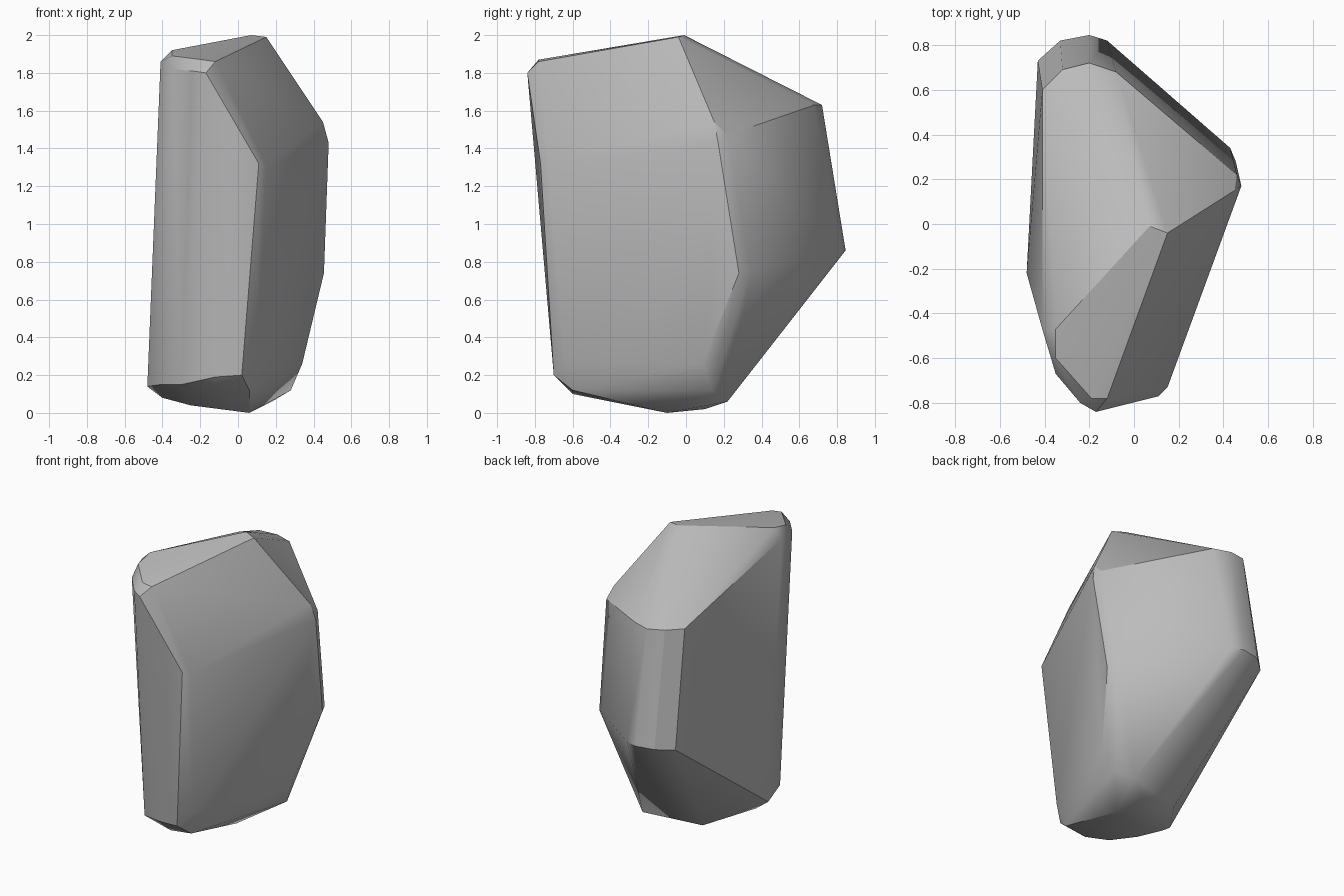
import bpy
import bmesh
import math

default_cube = bpy.data.objects.get("Cube")
if default_cube:
    bpy.data.objects.remove(default_cube, do_unlink=True)


def make_material(name, color):
    material = bpy.data.materials.new(name)
    material.use_nodes = True
    material.diffuse_color = color
    material.node_tree.nodes["Principled BSDF"].inputs["Base Color"].default_value = color
    return material


def hull_object(name, contours, material):
    """Wrap a convex stone around a set of worn edge contours."""
    bm = bmesh.new()
    for contour in contours:
        for point in contour:
            bm.verts.new(point)
    result = bmesh.ops.convex_hull(bm, input=bm.verts[:])
    spare = {item for item in result["geom_interior"] + result["geom_unused"]
             if isinstance(item, bmesh.types.BMVert)}
    bmesh.ops.delete(bm, geom=list(spare), context="VERTS")
    # Merge nearly flat triangles into broad facets
    bmesh.ops.dissolve_limit(bm, angle_limit=math.radians(3),
                             verts=bm.verts[:], edges=bm.edges[:])
    bmesh.ops.recalc_face_normals(bm, faces=bm.faces[:])
    mesh = bpy.data.meshes.new(name)
    bm.to_mesh(mesh)
    bm.free()
    mesh.materials.append(material)
    obj = bpy.data.objects.new(name, mesh)
    bpy.context.collection.objects.link(obj)
    return obj


# Peak and the chipped front corner of the crown
crown = [(.07, -.01, 2), (.15, -.04, 1.99),
         (-.35, -.47, 1.92), (-.35, -.6, 1.89),
         (-.19, -.78, 1.87), (-.12, -.78, 1.86), (-.41, -.47, 1.86)]

# Front face, rounded from side to side
front_top = [(-.17, -.84, 1.8), (-.24, -.8, 1.81), (-.35, -.67, 1.82)]
front_ridge = [(.11, -.77, 1.32), (.15, -.73, 1.31),
               (.1, -.64, .28), (.02, -.7, .2)]
front_base = [(-.12, -.69, .19), (-.3, -.6, .15), (-.41, -.45, .15),
              (-.48, -.22, .14)]

# Outer side ridge
side_ridge = [(.45, .15, 1.54), (.48, .17, 1.43), (.46, .22, 1.47),
              (.455, .28, .74), (.43, .34, .75)]

# Rounded band around the back
back_top = [(-.08, .68, 1.63), (-.2, .72, 1.63), (-.32, .69, 1.64),
            (-.41, .6, 1.64)]
back_bottom = [(-.12, .82, .86), (-.2, .845, .86), (-.33, .82, .86),
               (-.43, .73, .85)]

# Worn underside
base_edge = [(.34, .09, .26), (.28, .14, .12), (.18, .22, .06),
             (-.22, .13, .04), (-.4, -.2, .08)]
base_floor = [(.06, -.1, 0), (0, .1, .02), (.06, -.6, .12),
              (-.1, -.6, .1), (-.25, -.2, .04)]

stone = make_material("grey stone", (.5, .5, .5, 1))
boulder = hull_object("boulder", [crown, front_top, front_ridge, front_base,
                                  side_ridge, back_top, back_bottom,
                                  base_edge, base_floor], stone)

# Soft worn edges, crisp broad facets
bpy.context.view_layer.objects.active = boulder
boulder.select_set(True)
bpy.ops.object.shade_smooth_by_angle(angle=math.radians(30))
